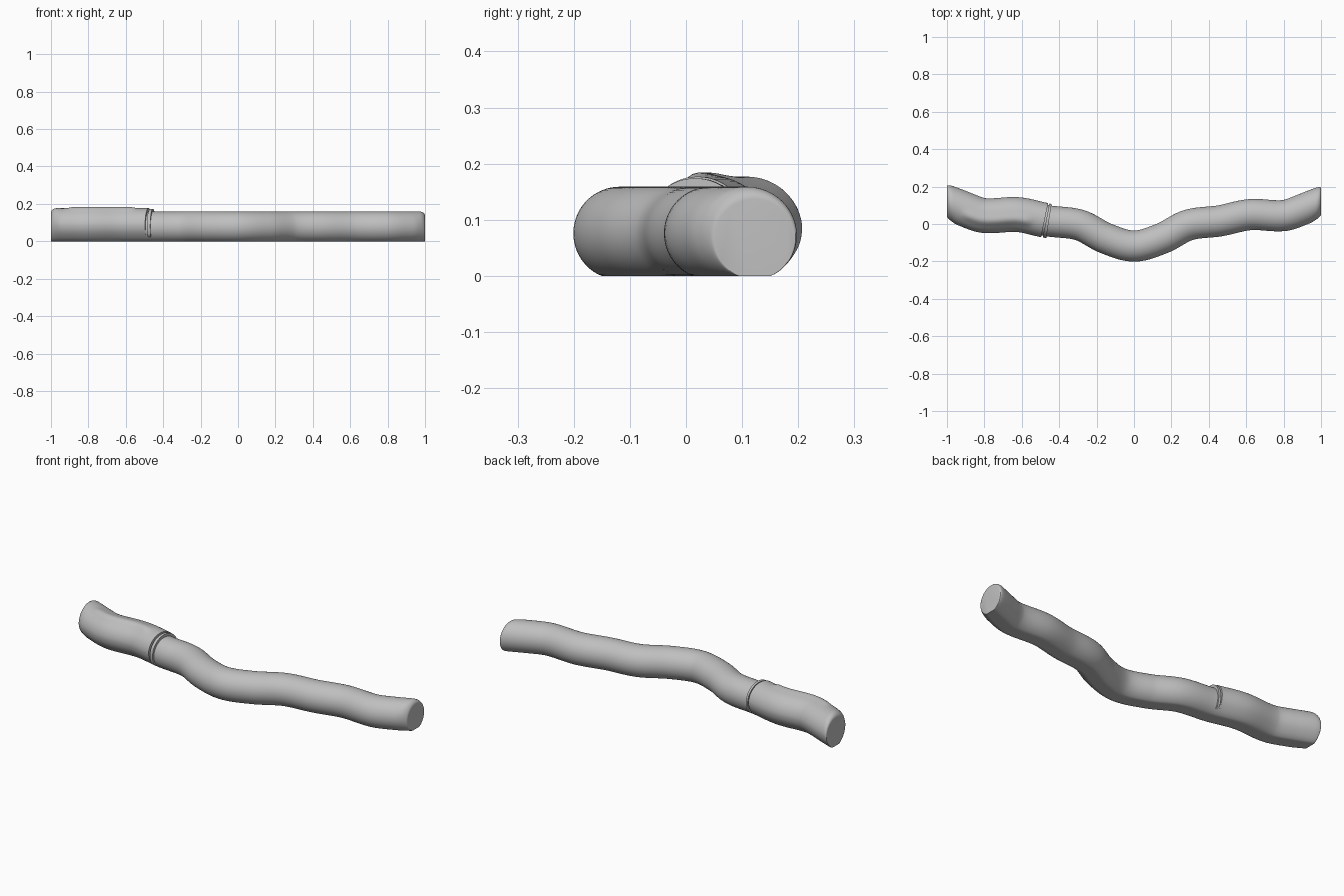
import bpy, bmesh
from math import sin, cos, pi, exp, sqrt
from mathutils import Vector

cube = bpy.data.objects.get("Cube")
if cube:
    bpy.data.objects.remove(cube)

grey = bpy.data.materials.new("plain_grey")
grey.use_nodes = True
COLOUR = (0.52, 0.52, 0.52, 1)
grey.diffuse_color = COLOUR
grey.node_tree.nodes["Principled BSDF"].inputs["Base Color"].default_value = COLOUR

R, AXIS_Z, SIDES = 0.083, 0.076, 64
# half of the wavy centreline: distance from the middle, offset in y
HALF = [(0, -.118), (.15, -.077), (.29, -.006), (.46, .017),
        (.62, .05), (.8, .045), (.9, .077), (1, .122)]
PATH = [(-x, y) for x, y in HALF[:0:-1]] + HALF


def smooth(a, b, t):
    t = min(1, max(0, (t - a) / (b - a)))
    return t * t * (3 - 2 * t)


def centre(x):
    """Smooth cubic through the path points."""
    n = len(PATH)
    i = max(k for k in range(n - 1) if PATH[k][0] <= x or k == 0)

    def slope(k):
        a, b = PATH[max(k - 1, 0)], PATH[min(k + 1, n - 1)]
        return (b[1] - a[1]) / (b[0] - a[0])
    (x0, y0), (x1, y1) = PATH[i], PATH[i + 1]
    h = x1 - x0
    t = (x - x0) / h
    s = t * t * (3 - 2 * t)
    return (y0 + (y1 - y0) * s + h * slope(i) * t * (1 - t) ** 2
            - h * slope(i + 1) * t * t * (1 - t))


def end_scale(x):
    """Rounded shoulder at each tip of the rod."""
    d = max(0, abs(x) - 0.97) / 0.03
    return 1 - 0.14 * (1 - sqrt(max(0, 1 - d * d)))


def rod_radius(x, a):
    return R


def grip_radius(x, a):
    s = sin(a)
    r = R + 0.01 * smooth(-.7, .2, s) + 0.008 * max(0, s)
    # raised ridge along the front of the top
    ridge = smooth(-.93, -.86, x) * (1 - smooth(-.58, -.52, x))
    return r + 0.010 * ridge * exp(-((a - pi * .58) / .24) ** 2)


def band_radius(x, a):
    s = sin(a)
    return R + 0.009 * smooth(-.65, -.5, s) + 0.006 * max(0, s)


def sweep(name, xs, radius):
    """Flat-bottomed round section swept along the centreline."""
    bm = bmesh.new()
    rings = []
    for x in xs:
        slope = (centre(min(1, x + .004)) - centre(max(-1, x - .004))) / .008
        slope *= smooth(0, .12, 1 - abs(x))
        side = Vector((-slope, 1, 0)).normalized()
        k = end_scale(x)
        ring = []
        for i in range(SIDES):
            a = 2 * pi * i / SIDES
            r = radius(x, a) * k
            p = Vector((x, centre(x), 0)) + side * r * cos(a)
            p.z = max(0, AXIS_Z * k + r * sin(a))
            ring.append(bm.verts.new(p))
        rings.append(ring)
    for r0, r1 in zip(rings, rings[1:]):
        for i in range(SIDES):
            j = (i + 1) % SIDES
            bm.faces.new((r0[i], r0[j], r1[j], r1[i]))
    bm.faces.new(rings[0])
    bm.faces.new(rings[-1][::-1])
    bmesh.ops.recalc_face_normals(bm, faces=bm.faces)
    mesh = bpy.data.meshes.new(name)
    bm.to_mesh(mesh)
    bm.free()
    obj = bpy.data.objects.new(name, mesh)
    bpy.context.collection.objects.link(obj)
    mesh.materials.append(grey)
    bpy.ops.object.select_all(action='DESELECT')
    obj.select_set(True)
    bpy.context.view_layer.objects.active = obj
    bpy.ops.object.shade_smooth_by_angle(angle=pi / 6)
    return obj


def span(a, b, n):
    return [a + (b - a) * i / n for i in range(n + 1)]


# quarter-round spacing towards a tip
tip = [.97 + .03 * sin(pi / 2 * i / 8) for i in range(1, 9)]

sweep("rod", span(-.55, .97, 120) + tip, rod_radius)
sweep("grip", [-x for x in reversed(tip)] + span(-.97, -.478, 50), grip_radius)
sweep("band", span(-.470, -.455, 3), band_radius)
